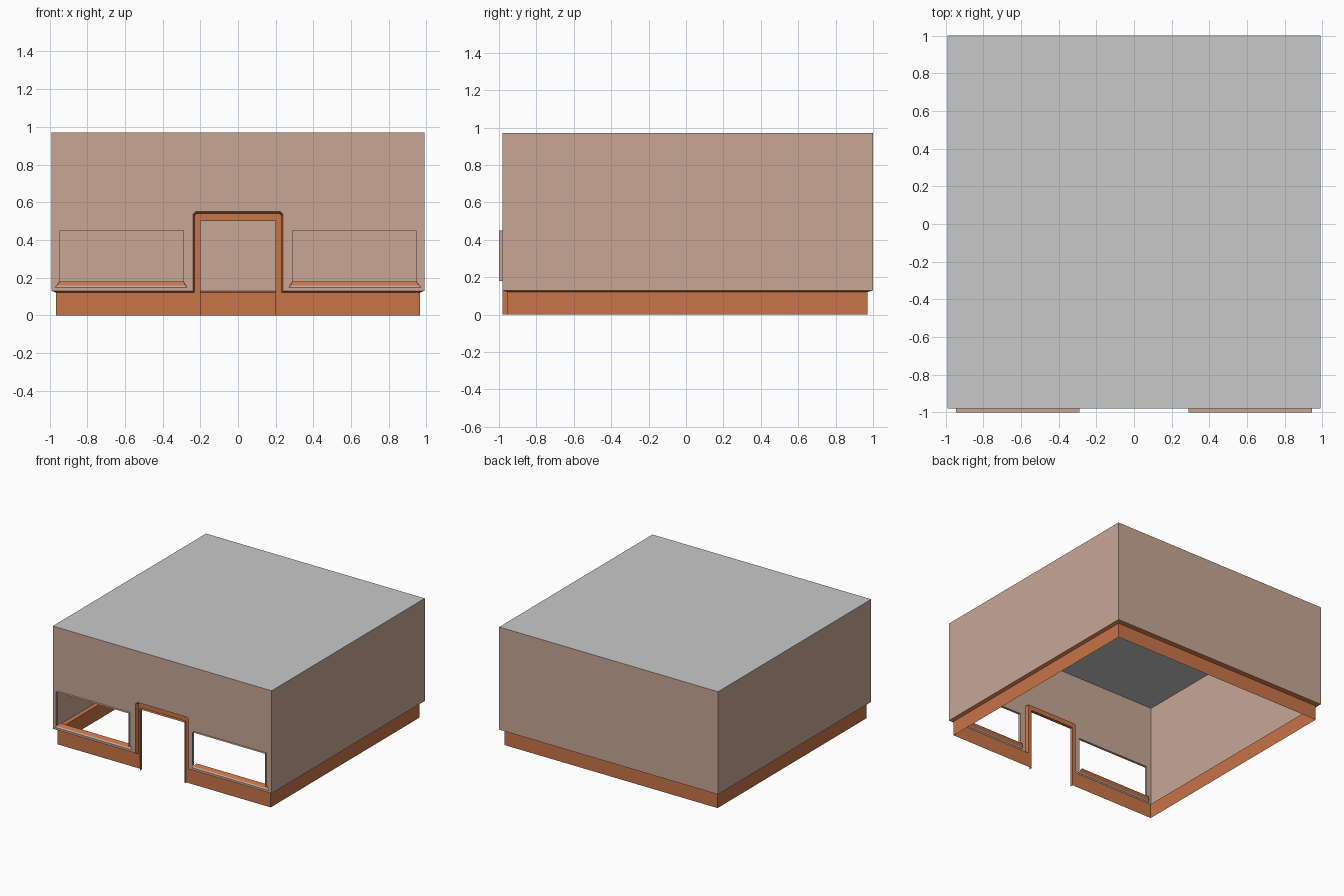
import bpy, bmesh

if "Cube" in bpy.data.objects:
    bpy.data.objects.remove(bpy.data.objects["Cube"])

def mat(name, rgb):
    m = bpy.data.materials.new(name)
    m.diffuse_color = (*rgb, 1)
    m.use_nodes = True
    m.node_tree.nodes["Principled BSDF"].inputs["Base Color"].default_value = m.diffuse_color
    return m

TAN = mat("tan plaster", (0.58, 0.387, 0.305))
ORANGE = mat("orange trim", (0.58, 0.174, 0.065))
GREY = mat("grey roof", (0.584, 0.584, 0.584))

def sheet(name, faces, material, mirror=False, outward=None):
    """Object from polygons, optionally mirrored across x = 0."""
    bm = bmesh.new()
    for s in ((1, -1) if mirror else (1,)):
        for pts in faces:
            if s < 0:
                pts = [(-x, y, z) for x, y, z in reversed(pts)]
            bm.faces.new([bm.verts.new(p) for p in pts])
    bmesh.ops.remove_doubles(bm, verts=bm.verts, dist=1e-5)
    me = bpy.data.meshes.new(name)
    bm.to_mesh(me)
    bm.free()
    me.materials.append(material)
    ob = bpy.data.objects.new(name, me)
    bpy.context.collection.objects.link(ob)
    return ob

def flat(pts, y):
    return [(x, y, z) for x, z in pts]

def strip(a, b):
    """Quads joining two open paths, a to b."""
    return [[a[i], a[i + 1], b[i + 1], b[i]] for i in range(len(a) - 1)]

W, F, B, H, L = 0.99, -0.98, 1.0, 0.97, 0.13        # wall box
PW, PF, PB, PL = 0.965, -0.955, 0.97, 0.12          # recessed base
X0, X1, Z0, Z1 = 0.29, 0.945, 0.18, 0.45            # window opening

# roof
sheet("roof", [[(-W, F, H), (W, F, H), (W, B, H), (-W, B, H)]], GREY)

# side and back walls
rim = [(W, F), (W, B), (-W, B), (-W, F)]
sheet("side_and_back_walls", strip([(x, y, L) for x, y in rim],
                                   [(x, y, H) for x, y in rim]), TAN)

# front wall with door and window openings (half, mirrored)
S0, S1, SZ = 0.27, 0.97, 0.148
front = [
    [(0, .55), (.225, .55), (.24, .535), (.24, H), (0, H)],
    [(.24, L), (S0, SZ), (X0, Z0), (X0, Z1), (X0, H), (.24, H), (.24, .535)],
    [(.24, L), (W, L), (S1, SZ), (S0, SZ)],
    [(S1, SZ), (W, L), (W, H), (X1, H), (X1, Z1), (X1, Z0)],
    [(X0, Z1), (X1, Z1), (X1, H), (X0, H)],
]
sheet("front_wall", [flat(p, F) for p in front], TAN, True)

# window surrounds standing proud of the wall
win = [(X0, Z0), (X0, Z1), (X1, Z1), (X1, Z0)]
sheet("window_surrounds", strip(flat(win, -1.0), flat(win, F)), TAN, True)

# sloping sills: tan lip, then orange slope
lip_out = flat([(S0, SZ), (S1, SZ)], F)
lip_in = flat([(S0 + .008, SZ + .009), (S1 - .008, SZ + .009)], F + .008)
sill_in = flat([(X0, Z0), (X1, Z0)], PF)
sheet("sill_lips", strip(lip_out, lip_in), TAN, True)
sheet("window_sills", strip(lip_in, sill_in), ORANGE, True)

# base skirting on sides and back
prim = [(PW, PF), (PW, PB), (-PW, PB), (-PW, PF)]
sheet("base", strip([(x, y, 0) for x, y in prim],
                    [(x, y, PL) for x, y in prim]), ORANGE)

# front base and door frame in one plane
frame = [
    [(.2, 0), (PW, 0), (PW, PL), (.23, PL), (.2, PL)],
    [(.2, PL), (.23, PL), (.23, .53), (.22, .54), (.2, .5)],
    [(0, .5), (.2, .5), (.22, .54), (0, .54)],
]
sheet("front_base_and_door_frame", [flat(p, PF) for p in frame], ORANGE, True)

# sloping reveal between wall edge and base
sheet("base_ledge", strip([(x, y, PL) for x, y in prim],
                          [(x, y, L) for x, y in rim]), ORANGE)
outer = flat([(W, L), (.24, L), (.24, .535), (.225, .55), (0, .55)], F)
inner = flat([(PW, PL), (.23, PL), (.23, .53), (.22, .54), (0, .54)], PF)
sheet("front_ledge", strip(inner, outer), ORANGE, True)

# door lining
door = [(.2, 0), (.2, .5), (0, .5)]
sheet("door_lining", strip(flat(door, F), flat(door, PF)), ORANGE, True)
